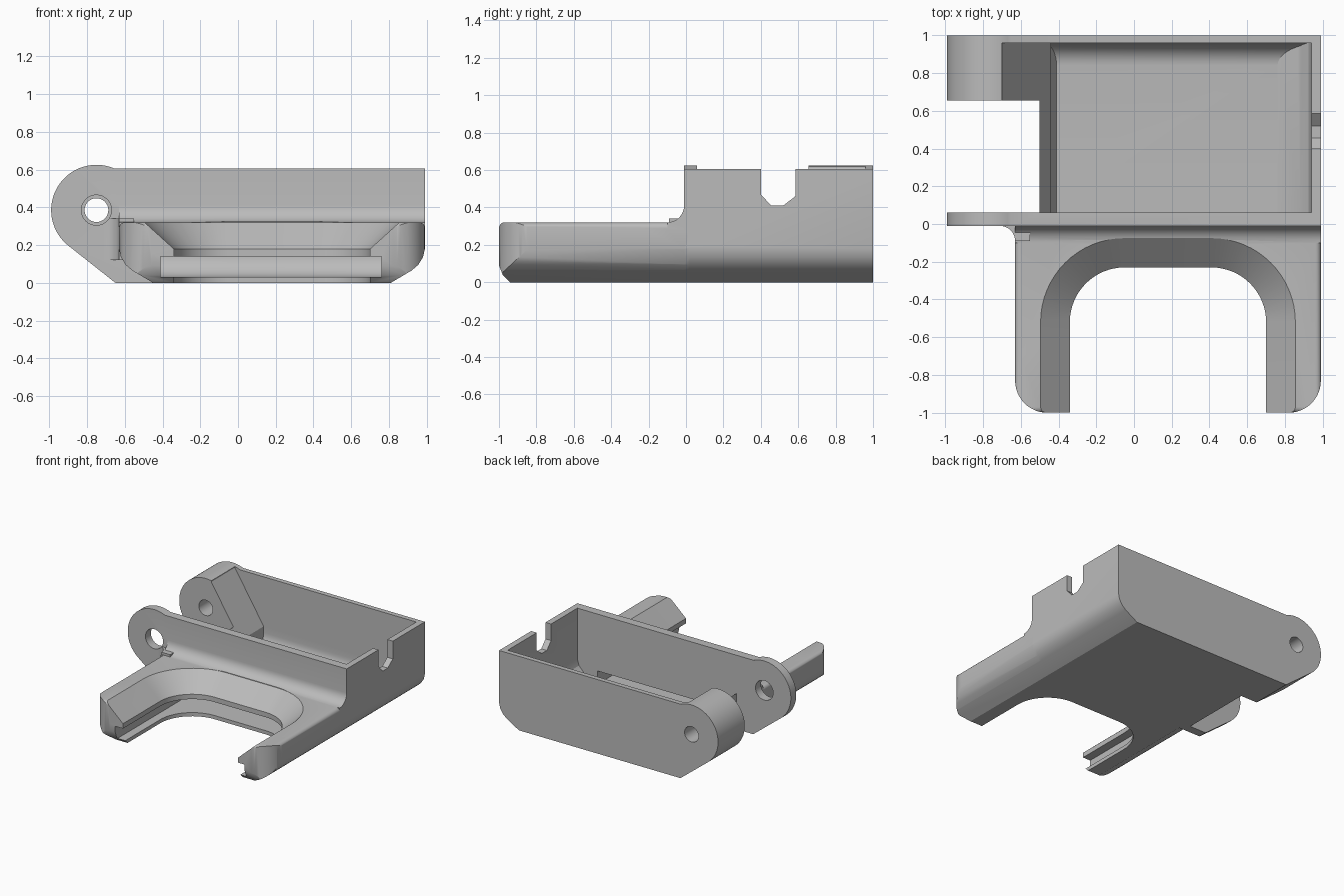
import bpy, bmesh, math
from mathutils import Vector

cube = bpy.data.objects.get("Cube")
if cube:
    bpy.data.objects.remove(cube, do_unlink=True)

grey = bpy.data.materials.new("plain grey")
grey.use_nodes = True
grey.diffuse_color = (0.5, 0.5, 0.5, 1)
grey.node_tree.nodes["Principled BSDF"].inputs["Base Color"].default_value = (0.5, 0.5, 0.5, 1)

PIN = (-0.75, 0.385)      # hinge axis in x, z
LEFT, RIGHT = -0.63, 0.99  # arm sides
FRONT = -0.01              # front wall
TOP, ARM_TOP = 0.605, 0.32


def loft(name, rings):
    """Closed solid through rings of equal point count."""
    bm = bmesh.new()
    rows = [[bm.verts.new(p) for p in ring] for ring in rings]
    n = len(rows[0])
    for a, b in zip(rows, rows[1:]):
        for i in range(n):
            j = (i + 1) % n
            bm.faces.new((a[i], a[j], b[j], b[i]))
    bm.faces.new(rows[0][::-1])
    bm.faces.new(rows[-1])
    bmesh.ops.recalc_face_normals(bm, faces=bm.faces)
    mesh = bpy.data.meshes.new(name)
    bm.to_mesh(mesh)
    bm.free()
    mesh.materials.append(grey)
    obj = bpy.data.objects.new(name, mesh)
    bpy.context.collection.objects.link(obj)
    return obj


def prism(name, pts, axis, lo, hi):
    """Extrude a 2D outline along one axis."""
    def place(p, d):
        q = list(p)
        q.insert("xyz".index(axis), d)
        return Vector(q)
    return loft(name, [[place(p, d) for p in pts] for d in (lo, hi)])


def box(name, x, y, z):
    return prism(name, [(x[0], y[0]), (x[1], y[0]), (x[1], y[1]), (x[0], y[1])], "z", *z)


def arc(c, r, a0, a1, n=12):
    steps = [math.radians(a0 + (a1 - a0) * i / n) for i in range(n + 1)]
    return [(c[0] + r * math.cos(a), c[1] + r * math.sin(a)) for a in steps]


def combine(target, tool, operation):
    mod = target.modifiers.new("cut", "BOOLEAN")
    mod.operation, mod.solver, mod.object = operation, "EXACT", tool
    bpy.context.view_layer.objects.active = target
    bpy.ops.object.modifier_apply(modifier=mod.name)
    bpy.data.objects.remove(tool, do_unlink=True)


# Rounded lower corner, as inset from the side and height
corner = [(0.18, 0), (0.07, 0.065), (0.035, 0.095), (0.01, 0.135), (0, 0.18)]

# Housing with hinge ears
ear = arc(PIN, 0.24, 66.4, 231.7, 40)
outline = ear + [(-0.65, 0)] + [(RIGHT - d, z) for d, z in corner] + [(RIGHT, TOP)]
body = prism("cradle_body", outline, "y", FRONT, 1)
combine(body, box("ear_gap", (-1.2, -0.5), (0.06, 0.655), (-0.2, 0.8)), "DIFFERENCE")

# Tray hollow, with a sloped left end and a rounded back
hollow = prism("hollow", [(-0.7, 0.8), (-0.7, 0.61), (-0.44, 0.2), (-0.44, 0.08), (-0.41, 0.03),
                          (0.76, 0.03), (0.88, 0.09), (0.925, 0.14), (0.94, 0.19), (0.94, 0.8)],
               "y", 0.06, 0.96)
scoop = prism("scoop", [(0.0, 0.8), (0.0, 0.03)] + arc((0.84, 0.15), 0.12, -90, 0, 8) + [(0.96, 0.8)],
              "x", -1.2, 1.2)
combine(hollow, scoop, "INTERSECT")
combine(body, hollow, "DIFFERENCE")

# Two arms joined at the front wall
left_low = [(LEFT + d, z) for d, z in reversed(corner)]
right_low = [(RIGHT - d, z) for d, z in corner]
r = 0.03
section = (left_low + right_low + arc((RIGHT - r, ARM_TOP - r), r, 0, 90, 5)
           + arc((LEFT + r, ARM_TOP - r), r, 90, 180, 5))
arms = prism("arms", section, "y", -1, 0.02)
plan = (arc((LEFT + 0.17, -0.83), 0.17, 180, 270) + arc((RIGHT - 0.17, -0.83), 0.17, 270, 360)
        + [(RIGHT, 0.1), (LEFT, 0.1)])
combine(arms, prism("arm_plan", plan, "z", -0.1, 0.5), "INTERSECT")
side = ([(0.1, 0), (-0.94, 0), (-0.98, 0.04), (-1, 0.09)]
        + arc((-0.97, ARM_TOP - r), r, 180, 90, 5) + [(0.1, ARM_TOP)])
combine(arms, prism("arm_side", side, "x", -1.2, 1.2), "INTERSECT")
combine(body, arms, "UNION")

# Fillets where the arms meet the front wall
f = 0.09
blend = arc((FRONT - f, ARM_TOP + f), f, -90, 0, 8) + [(0.02, ARM_TOP + f), (0.02, 0.28), (FRONT - f, 0.28)]
combine(body, prism("top_fillet", blend, "x", LEFT, RIGHT), "UNION")
f = 0.08
blend = arc((LEFT - f, FRONT - f), f, 0, 90, 8) + [(LEFT - f, 0.02), (-0.55, 0.02), (-0.55, FRONT - f)]
combine(body, prism("side_fillet", blend, "z", 0.12, 0.34), "UNION")


# U-shaped opening, flared towards the top
def u_ring(z, grow):
    radius = 0.29 + grow
    pts = [(-0.34 - grow, -1.3)] + arc((-0.05, -0.52), radius, 180, 90, 16)
    pts += arc((0.41, -0.52), radius, 90, 0, 16) + [(0.70 + grow, -1.3)]
    return [(x, y, z) for x, y in pts]


opening = loft("opening", [u_ring(z, g) for z, g in ((-0.1, 0), (0.18, 0), (ARM_TOP, 0.155), (0.5, 0.155))])
combine(body, opening, "DIFFERENCE")

# Slide-in slot running through the arms into the tray
combine(body, box("slot", (-0.41, 0.76), (-1.2, 0.1), (0.03, 0.14)), "DIFFERENCE")

# Cable notch in the right wall
notch = [(0.4, 0.8), (0.4, 0.47), (0.455, 0.41), (0.52, 0.41), (0.585, 0.46), (0.585, 0.8)]
combine(body, prism("notch", notch, "x", 0.9, 1.1), "DIFFERENCE")

# Hinge pin holes, wider at the front
for radius, lo, hi in ((0.08, -0.2, 0.3), (0.063, 0.5, 1.2)):
    circle = arc(PIN, radius, 0, 360, 32)[:-1]
    combine(body, prism("pin_hole", circle, "y", lo, hi), "DIFFERENCE")

# Smooth curves, sharp edges
bpy.ops.object.select_all(action="DESELECT")
body.select_set(True)
bpy.context.view_layer.objects.active = body
bpy.ops.object.shade_smooth_by_angle(angle=math.radians(25))
